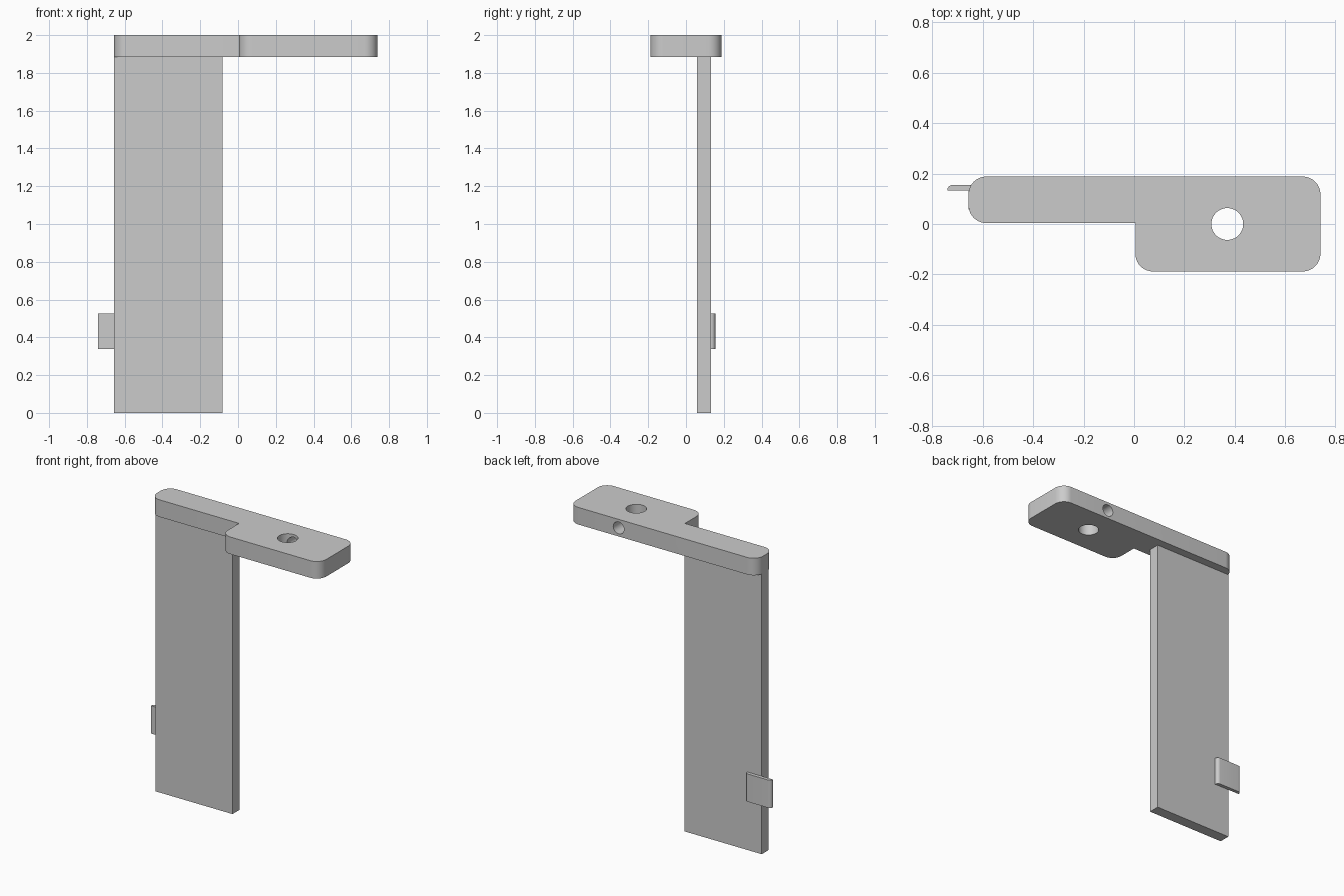
import bpy, bmesh, math
from mathutils import Vector

if "Cube" in bpy.data.objects:
    bpy.data.objects.remove(bpy.data.objects["Cube"], do_unlink=True)

grey = bpy.data.materials.new("plain grey")
grey.use_nodes = True
colour = (0.6, 0.6, 0.6, 1)
grey.diffuse_color = colour
grey.node_tree.nodes["Principled BSDF"].inputs["Base Color"].default_value = colour


def rounded_outline(corners, steps=10):
    """Counter-clockwise corners (x, y, radius) with right angles, rounded."""
    points = []
    for i, (x, y, r) in enumerate(corners):
        p = Vector((x, y))
        if r == 0:
            points.append(p)
            continue
        before = (Vector(corners[i - 1][:2]) - p).normalized()
        after = (Vector(corners[(i + 1) % len(corners)][:2]) - p).normalized()
        centre = p + (before + after) * r
        for k in range(steps + 1):
            a = math.pi / 2 * k / steps
            points.append(centre - after * r * math.cos(a) - before * r * math.sin(a))
    return points


def extruded(name, corners, z0, z1):
    bm = bmesh.new()
    base = bm.faces.new([bm.verts.new((p.x, p.y, z0)) for p in rounded_outline(corners)])
    top = bmesh.ops.extrude_face_region(bm, geom=[base])["geom"]
    bmesh.ops.translate(bm, vec=(0, 0, z1 - z0),
                        verts=[v for v in top if isinstance(v, bmesh.types.BMVert)])
    bmesh.ops.recalc_face_normals(bm, faces=bm.faces)
    mesh = bpy.data.meshes.new(name)
    bm.to_mesh(mesh)
    bm.free()
    mesh.materials.append(grey)
    obj = bpy.data.objects.new(name, mesh)
    bpy.context.collection.objects.link(obj)
    return obj


def activate(obj):
    bpy.ops.object.select_all(action="DESELECT")
    obj.select_set(True)
    bpy.context.view_layer.objects.active = obj


def drill(obj, radius, depth, location, rotation=(0, 0, 0)):
    bpy.ops.mesh.primitive_cylinder_add(vertices=48, radius=radius, depth=depth,
                                        location=location, rotation=rotation)
    cutter = bpy.context.object
    cutter.hide_render = True
    cutter.data.materials.append(grey)
    mod = obj.modifiers.new("hole", "BOOLEAN")
    mod.operation = "DIFFERENCE"
    mod.solver = "EXACT"
    mod.object = cutter
    activate(obj)
    bpy.ops.object.modifier_apply(modifier=mod.name)
    bpy.data.objects.remove(cutter, do_unlink=True)


# L-shaped mounting head with rounded outer corners
R = 0.07
head = extruded("mounting_head", [
    (-0.656, 0.004, R), (0.005, 0.004, 0), (0.005, -0.188, R),
    (0.739, -0.188, R), (0.739, 0.188, R), (-0.656, 0.188, R)], 1.885, 2.0)

# Vertical rod hole, and the set-screw hole that meets it from the back
drill(head, 0.063, 0.4, (0.37, 0, 1.94))
drill(head, 0.04, 0.25, (0.37, 0.125, 1.9425), (math.pi / 2, 0, 0))

# Long hanging plate
plate = extruded("hanging_plate", [
    (-0.656, 0.058, 0), (-0.082, 0.058, 0), (-0.082, 0.132, 0), (-0.656, 0.132, 0)], 0, 1.885)

# Small tab on the back of the plate
tab = extruded("side_tab", [
    (-0.74, 0.132, 0), (-0.55, 0.132, 0), (-0.55, 0.155, 0.021), (-0.74, 0.155, 0.021)], 0.338, 0.525)

for part in (head, plate, tab):
    activate(part)
    bpy.ops.object.shade_smooth_by_angle(angle=math.radians(30))
